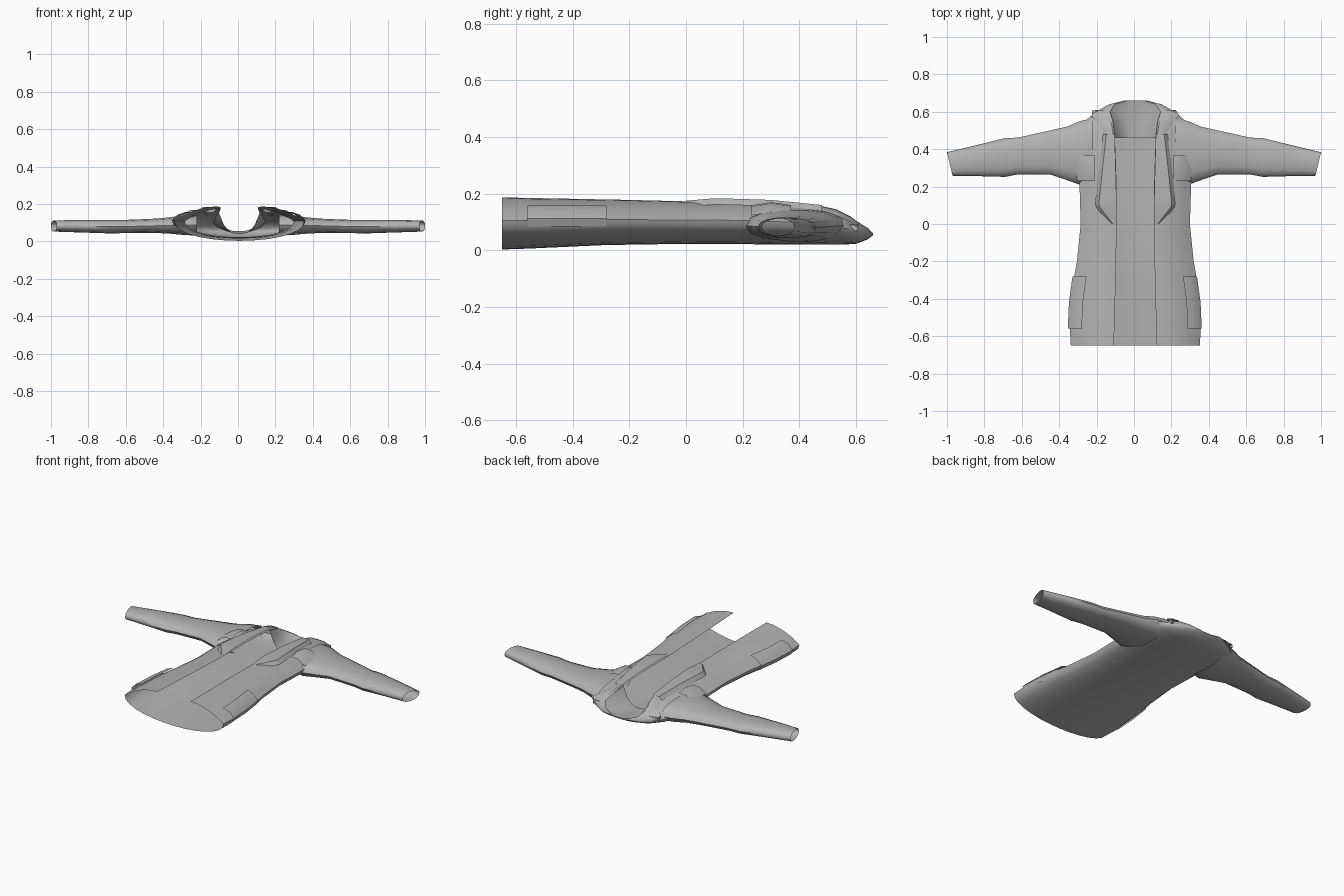
import bpy, bmesh, math

cube = bpy.data.objects.get("Cube")
if cube:
    bpy.data.objects.remove(cube)

cloth = bpy.data.materials.new("grey_cloth")
cloth.use_nodes = True
GREY = (0.45, 0.45, 0.45, 1)
cloth.diffuse_color = GREY
cloth.node_tree.nodes["Principled BSDF"].inputs["Base Color"].default_value = GREY


def loft(name, rows, closed=False, angle=50):
    """Skin a list of equally long point rows into one smooth sheet."""
    bm = bmesh.new()
    grid = [[bm.verts.new(p) for p in row] for row in rows]
    n = len(rows[0])
    for a, b in zip(grid, grid[1:]):
        for i in range(n if closed else n - 1):
            j = (i + 1) % n
            bm.faces.new((a[i], a[j], b[j], b[i]))
    mesh = bpy.data.meshes.new(name)
    bm.normal_update()
    bm.to_mesh(mesh)
    bm.free()
    mesh.materials.append(cloth)
    ob = bpy.data.objects.new(name, mesh)
    bpy.context.collection.objects.link(ob)
    bpy.ops.object.select_all(action='DESELECT')
    ob.select_set(True)
    bpy.context.view_layer.objects.active = ob
    bpy.ops.object.shade_smooth_by_angle(angle=math.radians(angle))
    return ob


def body_row(y, w, low, high, gap):
    """Open C section: back panel, side, front panel up to the opening."""
    mid = low + (high - low) * 0.56
    half = []
    for i in range(8):
        t = i / 7 * math.pi / 2
        half.append((w * math.sin(t), mid - (mid - low) * math.cos(t) ** 0.9))
    for i in range(1, 6):
        t = i / 5
        half.append((w + (gap - w) * t, mid + (high - mid) * math.sin(t * math.pi / 2) ** 0.8))
    pts = [(-x, z) for x, z in reversed(half[1:])] + half
    return [(x + 0.007, y, z) for x, z in pts]


# Coat body: y, half width, back height, front height, half opening
body = [
    (-0.65, 0.345, 0.003, 0.187, 0.115),
    (-0.56, 0.35, 0.006, 0.185, 0.112),
    (-0.30, 0.33, 0.018, 0.180, 0.105),
    (-0.20, 0.312, 0.020, 0.178, 0.103),
    (0.00, 0.292, 0.023, 0.173, 0.10),
    (0.20, 0.298, 0.022, 0.172, 0.10),
    (0.36, 0.30, 0.020, 0.163, 0.105),
    (0.48, 0.295, 0.020, 0.147, 0.11),
    (0.55, 0.27, 0.020, 0.128, 0.12),
    (0.60, 0.21, 0.023, 0.105, 0.135),
    (0.64, 0.14, 0.038, 0.080, 0.11),
    (0.66, 0.06, 0.053, 0.060, 0.045),
]
loft("coat_body", [body_row(*s) for s in body])

# Collar lining folded down inside the neck
lining = []
for y, w, z, rise in ((0.66, 0.06, 0.056, 0.004), (0.64, 0.12, 0.053, 0.025),
                      (0.60, 0.14, 0.048, 0.055), (0.53, 0.125, 0.043, 0.09), (0.46, 0.11, 0.04, 0.115)):
    lining.append([(0.007 + w * k / 4, y, z + rise * (abs(k) / 4) ** 3) for k in range(-4, 5)])
loft("collar_lining", lining)

# Sleeve: x, lower edge y, upper edge y, low z, high z
sleeve = [
    (0.22, 0.24, 0.565, 0.03, 0.145),
    (0.29, 0.21, 0.55, 0.033, 0.142),
    (0.36, 0.235, 0.52, 0.04, 0.13),
    (0.45, 0.265, 0.50, 0.045, 0.122),
    (0.62, 0.265, 0.462, 0.043, 0.115),
    (0.69, 0.252, 0.459, 0.042, 0.116),
    (0.84, 0.256, 0.422, 0.047, 0.116),
    (0.985, 0.258, 0.384, 0.052, 0.112),
]
SIDES = 14
for side, sx in (("left", 1), ("right", -1)):
    rows = []
    for x, y0, y1, z0, z1 in sleeve:
        row = []
        for i in range(SIDES):
            a = i / SIDES * math.tau
            c, s = math.cos(a), math.sin(a)
            py = (y0 + y1) / 2 + (y1 - y0) / 2 * c
            pz = (z0 + z1) / 2 + (z1 - z0) / 2 * math.copysign(abs(s) ** 0.8, s)
            slant = 0.015 * c if x > 0.9 else 0
            row.append((sx * (x + slant), py, pz))
        rows.append(row if sx > 0 else row[::-1])
    loft(side + "_sleeve", rows, closed=True)

    # Lapel: inner edge, raised crease, outer edge dropping to the front panel
    lapel = []
    for y, inner, outer, z in ((0.0, 0.10, 0.12, 0.175), (0.09, 0.10, 0.19, 0.183), (0.11, 0.10, 0.195, 0.184),
                               (0.30, 0.105, 0.175, 0.178), (0.48, 0.11, 0.155, 0.160)):
        row = [(inner, z), (outer, z), (outer + 0.02, z - 0.022)]
        lapel.append([(sx * x + 0.007, y, h) for x, h in row][::sx])
    loft(side + "_lapel", lapel, angle=25)

    # Collar wing over the shoulder
    wing = []
    for y, inner, outer, z in ((0.46, 0.115, 0.16, 0.160), (0.53, 0.125, 0.19, 0.145),
                               (0.58, 0.14, 0.235, 0.120), (0.61, 0.15, 0.215, 0.098)):
        row = [(inner, z), ((inner + outer) / 2, z - 0.002), (outer, z - 0.02)]
        wing.append([(sx * x + 0.007, y, h) for x, h in row][::sx])
    loft(side + "_collar_wing", wing)

    # Shoulder seam tab
    tab = []
    for y in (0.57, 0.608):
        tab.append([(sx * x, y, h) for x, h in ((0.17, 0.07), (0.17, 0.095), (0.225, 0.09), (0.225, 0.068))][::sx])
    loft(side + "_shoulder_tab", tab, closed=True, angle=20)

    # Chest flap near the armhole
    flap = []
    for y, z in ((0.23, 0.158), (0.30, 0.170), (0.37, 0.160)):
        flap.append([(sx * x, y, h) for x, h in ((0.21, z), (0.26, z - 0.004), (0.305, z - 0.035))][::sx])
    loft(side + "_chest_flap", flap)

    # Hip pocket flap along the side
    pocket = []
    for y, w in ((-0.56, 0.358), (-0.42, 0.352), (-0.28, 0.333)):
        pocket.append([(sx * x + 0.004, y, h) for x, h in
                       ((w - 0.075, 0.158), (w - 0.03, 0.142), (w, 0.112), (w - 0.01, 0.085))][::sx])
    loft(side + "_pocket_flap", pocket)
